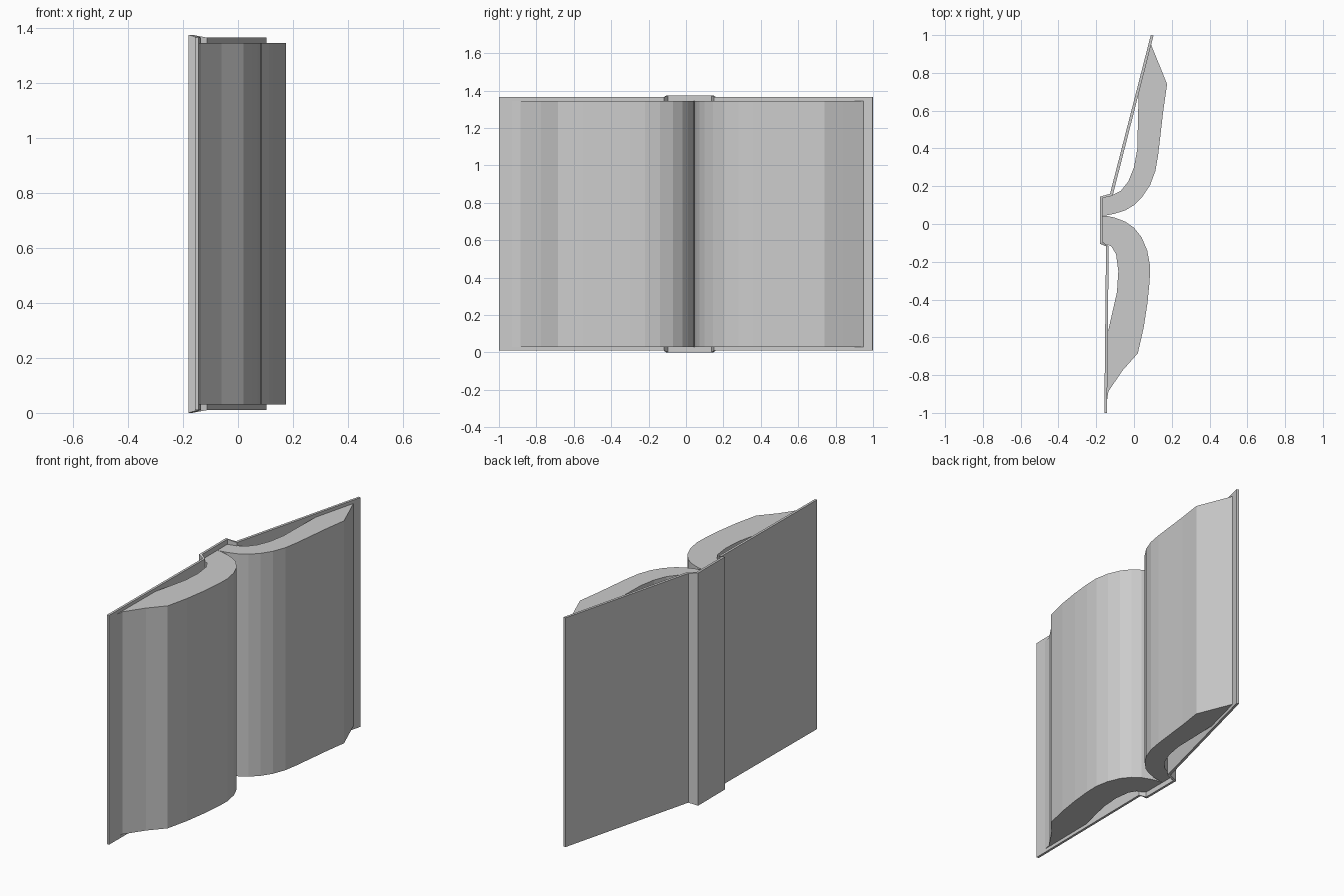
import bpy, bmesh

if "Cube" in bpy.data.objects:
    bpy.data.objects.remove(bpy.data.objects["Cube"])


def make_object(name, bm):
    bmesh.ops.recalc_face_normals(bm, faces=bm.faces)
    mesh = bpy.data.meshes.new(name)
    bm.to_mesh(mesh)
    bm.free()
    obj = bpy.data.objects.new(name, mesh)
    bpy.context.collection.objects.link(obj)
    return obj


def page_block(name, profile, z0=0.03, z1=1.345):
    """Extrude a closed plan-view outline upward."""
    bm = bmesh.new()
    face = bm.faces.new([bm.verts.new((x, y, z0)) for x, y in profile])
    ext = bmesh.ops.extrude_face_region(bm, geom=[face])
    top = [g for g in ext["geom"] if isinstance(g, bmesh.types.BMVert)]
    bmesh.ops.translate(bm, verts=top, vec=(0, 0, z1 - z0))
    return make_object(name, bm)


def cover_strip(name, stations):
    """Loft a rectangular section through (outer xy, inner xy, bottom, top)."""
    bm = bmesh.new()
    rings = []
    for (ox, oy), (ix, iy), z0, z1 in stations:
        rings.append([bm.verts.new(p) for p in
                      ((ox, oy, z0), (ix, iy, z0), (ix, iy, z1), (ox, oy, z1))])
    for a, b in zip(rings, rings[1:]):
        for i in range(4):
            j = (i + 1) % 4
            bm.faces.new((a[i], a[j], b[j], b[i]))
    bm.faces.new(rings[0])
    bm.faces.new(rings[-1])
    return make_object(name, bm)


# Hard cover: flat board, hinge, raised spine, hinge, angled board
LOW, HIGH = 0.01, 1.365
cover_strip("cover", [
    ((-0.157, -1.0), (-0.143, -1.0), LOW, HIGH),
    ((-0.148, -0.118), (-0.134, -0.118), LOW, HIGH),
    ((-0.18, -0.105), (-0.166, -0.095), 0.0, 1.375),
    ((-0.18, 0.145), (-0.166, 0.137), 0.0, 1.375),
    ((-0.127, 0.16), (-0.113, 0.15), LOW, HIGH),
    ((0.089, 1.0), (0.103, 0.997), LOW, HIGH),
])

# Front page block, lying against the flat board
page_block("front_pages", [
    (-0.167, 0.042), (-0.145, 0.043), (-0.10, 0.033), (-0.045, 0.012),
    (0.0, -0.02), (0.04, -0.07), (0.07, -0.14), (0.085, -0.22),
    (0.083, -0.30), (0.071, -0.42), (0.051, -0.55), (0.02, -0.685),
    (-0.06, -0.775), (-0.135, -0.885), (-0.144, -0.94),
    (-0.14, -0.58), (-0.115, -0.47), (-0.09, -0.36), (-0.083, -0.25),
    (-0.095, -0.16), (-0.12, -0.118), (-0.167, -0.10),
])

# Rear page block, curling up from the angled board
page_block("rear_pages", [
    (-0.167, 0.044), (-0.145, 0.046), (-0.10, 0.055), (-0.045, 0.073),
    (0.0, 0.10), (0.045, 0.145), (0.085, 0.205), (0.113, 0.28),
    (0.127, 0.36), (0.14, 0.47), (0.155, 0.60), (0.175, 0.74),
    (0.135, 0.84), (0.09, 0.95),
    (0.025, 0.69), (0.021, 0.56), (0.018, 0.40), (0.0, 0.30),
    (-0.03, 0.225), (-0.07, 0.175), (-0.12, 0.15), (-0.167, 0.138),
])
